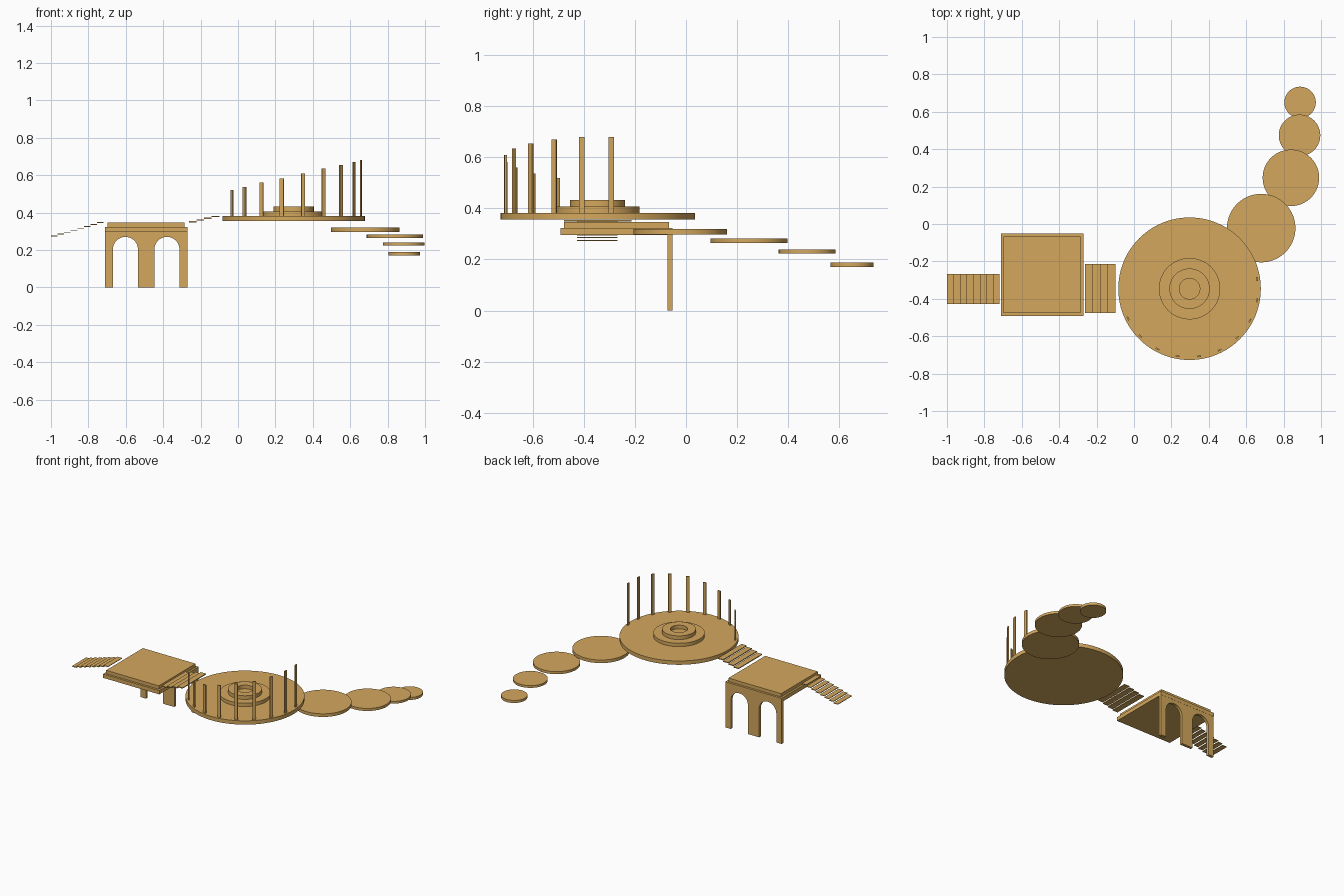
import bpy, bmesh, math

if "Cube" in bpy.data.objects:
    bpy.data.objects.remove(bpy.data.objects["Cube"])

MAT = bpy.data.materials.new("sandstone")
MAT.diffuse_color = (0.66, 0.39, 0.11, 1)
MAT.use_nodes = True
MAT.node_tree.nodes["Principled BSDF"].inputs["Base Color"].default_value = MAT.diffuse_color


def finish(name, bm, smooth=False):
    bmesh.ops.recalc_face_normals(bm, faces=bm.faces)
    me = bpy.data.meshes.new(name)
    bm.to_mesh(me)
    bm.free()
    ob = bpy.data.objects.new(name, me)
    bpy.context.collection.objects.link(ob)
    me.materials.append(MAT)
    if smooth:
        bpy.ops.object.select_all(action='DESELECT')
        ob.select_set(True)
        bpy.context.view_layer.objects.active = ob
        bpy.ops.object.shade_smooth_by_angle(angle=math.radians(30))
    return ob


def box(name, x0, x1, y0, y1, z0, z1):
    bm = bmesh.new()
    bmesh.ops.create_cube(bm, size=1)
    for v in bm.verts:
        v.co = (x0 if v.co.x < 0 else x1, y0 if v.co.y < 0 else y1, z0 if v.co.z < 0 else z1)
    return finish(name, bm)


def disc(name, x, y, r, z0, z1, hole=0, n=96):
    bm = bmesh.new()

    def ring(rad, z):
        return [bm.verts.new((x + rad * math.cos(2 * math.pi * i / n),
                              y + rad * math.sin(2 * math.pi * i / n), z)) for i in range(n)]

    loops = [ring(r, z0), ring(r, z1)]
    if hole:
        loops += [ring(hole, z1), ring(hole, z0)]
        loops.append(loops[0])
    else:
        bm.faces.new(loops[0])
        bm.faces.new(loops[1])
    for a, b in zip(loops, loops[1:]):
        for i in range(n):
            j = (i + 1) % n
            bm.faces.new((a[i], a[j], b[j], b[i]))
    return finish(name, bm, True)


# Main round terrace with stepped centre and sunken well
CX, CY = 0.297, -0.346
disc("main_terrace", CX, CY, 0.381, 0.356, 0.383)
disc("lower_tier", CX, CY, 0.164, 0.383, 0.407)
disc("upper_tier_ring", CX, CY, 0.108, 0.407, 0.433, hole=0.055)

# Descending chain of round platforms
for i, (x, y, r, z0, z1) in enumerate([
        (0.680, -0.022, 0.183, 0.297, 0.319), (0.839, 0.247, 0.151, 0.264, 0.282),
        (0.885, 0.474, 0.111, 0.223, 0.239), (0.888, 0.650, 0.084, 0.170, 0.188)]):
    disc(f"round_platform_{i + 1}", x, y, r, z0, z1)

# Rim posts, falling in height around the edge
tops = [0.679, 0.680, 0.670, 0.654, 0.635, 0.609, 0.582, 0.560, 0.537, 0.520]
for i, top in enumerate(tops):
    a = math.radians(8.3 - 18.05 * i)
    p = box(f"rim_post_{i + 1}", -0.004, 0.004, -0.0105, 0.0105, 0.383, top)
    p.location = (CX + 0.365 * math.cos(a), CY + 0.365 * math.sin(a), 0)
    p.rotation_euler.z = a

# Square platform
box("platform_base", -0.711, -0.271, -0.492, -0.052, 0.296, 0.323)
box("platform_top", -0.697, -0.285, -0.477, -0.067, 0.323, 0.347)

# Arcade wall under the rear edge: outline with two round arches
prof = [(-0.711, 0.296), (-0.711, 0)]
for c in (-0.602, -0.380):
    prof.append((c - 0.067, 0))
    prof += [(c - 0.067 * math.cos(math.pi * k / 24), 0.203 + 0.067 * math.sin(math.pi * k / 24))
             for k in range(25)]
    prof.append((c + 0.067, 0))
prof += [(-0.271, 0), (-0.271, 0.296)]
bm = bmesh.new()
face = bm.faces.new([bm.verts.new((x, -0.073, z)) for x, z in prof])
ext = bmesh.ops.extrude_face_region(bm, geom=[face], use_keep_orig=True)
bmesh.ops.translate(bm, vec=(0, 0.020, 0), verts=[v for v in ext["geom"] if isinstance(v, bmesh.types.BMVert)])
finish("arcade_wall", bm, True)

# Stairs of thin floating treads
for i in range(8):
    x = -1 + 0.0352 * i
    z = 0.277 + 0.0102 * i
    box(f"entry_tread_{i + 1}", x, x + 0.0352, -0.427, -0.268, z - 0.004, z)
for i in range(4):
    x = -0.262 + 0.0405 * i
    z = 0.354 + 0.0095 * i
    box(f"terrace_tread_{i + 1}", x, x + 0.0405, -0.477, -0.214, z - 0.006, z)
